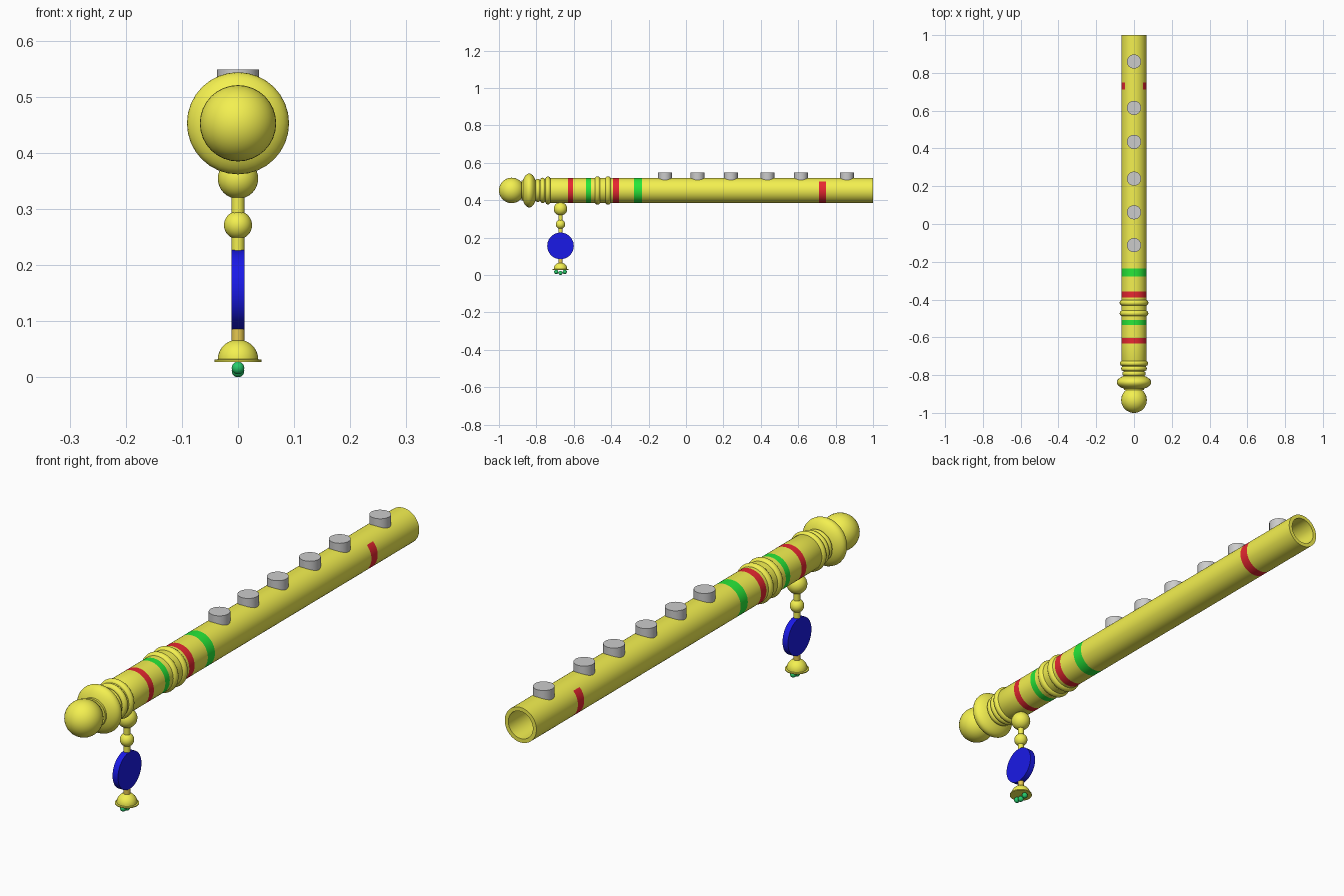
import bpy, bmesh, math

if "Cube" in bpy.data.objects:
    bpy.data.objects.remove(bpy.data.objects["Cube"])

AXIS_Z = 0.4525
PEND_Y = -0.671
R = 0.067


def mat(name, col):
    m = bpy.data.materials.new(name)
    m.diffuse_color = (*col, 1)
    m.use_nodes = True
    m.node_tree.nodes["Principled BSDF"].inputs["Base Color"].default_value = m.diffuse_color
    return m


YELLOW = mat("yellow", (0.9, 0.87, 0.08))
RED = mat("red", (0.8, 0.02, 0.03))
GREEN = mat("green", (0.02, 0.8, 0.04))
BLUE = mat("blue", (0.01, 0.01, 0.8))
BEAD = mat("bead_green", (0.02, 0.6, 0.15))
ORANGE = mat("orange", (0.8, 0.58, 0.08))


def finish(name, material=None):
    o = bpy.context.object
    o.name = name
    if material:
        o.data.materials.append(material)
    bpy.ops.object.shade_smooth_by_angle(angle=math.radians(35))
    return o


def ball(name, loc, r, material, squash=1.0):
    bpy.ops.mesh.primitive_uv_sphere_add(segments=32, ring_count=20, radius=1, location=loc,
                                         rotation=(math.pi / 2, 0, 0))
    bpy.context.object.scale = (r, r, r * squash)
    return finish(name, material)


def rod(name, loc, r, depth, material=None, rot=(0, 0, 0), sides=32):
    bpy.ops.mesh.primitive_cylinder_add(vertices=sides, radius=r, depth=depth, location=loc, rotation=rot)
    return finish(name, material)


def ring(name, y, outer, minor):
    bpy.ops.mesh.primitive_torus_add(major_segments=48, minor_segments=16, major_radius=outer - minor,
                                     minor_radius=minor, location=(0, y, AXIS_Z),
                                     rotation=(math.pi / 2, 0, 0))
    return finish(name, YELLOW)


def lathe(name, profile, n, loc, rot, materials, pick=lambda seg, ang: 0):
    """Revolve (radius, height) points about local z; pick gives a material per face."""
    bm = bmesh.new()
    rows = []
    for r, h in profile:
        if r == 0:
            rows.append([bm.verts.new((0, 0, h))] * n)
        else:
            rows.append([bm.verts.new((r * math.cos(2 * math.pi * i / n), r * math.sin(2 * math.pi * i / n), h))
                         for i in range(n)])
    for s in range(len(rows) - 1):
        for i in range(n):
            j = (i + 1) % n
            quad = [rows[s][i], rows[s][j], rows[s + 1][j], rows[s + 1][i]]
            f = bm.faces.new(list(dict.fromkeys(quad)))
            f.material_index = pick(s, 2 * math.pi * (i + 0.5) / n)
    bmesh.ops.recalc_face_normals(bm, faces=bm.faces[:])
    me = bpy.data.meshes.new(name)
    bm.to_mesh(me)
    bm.free()
    o = bpy.data.objects.new(name, me)
    bpy.context.collection.objects.link(o)
    o.location, o.rotation_euler = loc, rot
    for m in materials:
        me.materials.append(m)
    bpy.ops.object.select_all(action='DESELECT')
    o.select_set(True)
    bpy.context.view_layer.objects.active = o
    return finish(name)


# hollow tube with painted bands (local z = -y, so local +y points up)
bands = [(0.749, 0.711, 1), (-0.235, -0.278, 2), (-0.358, -0.39, 1), (-0.508, -0.535, 2), (-0.604, -0.632, 1)]
profile = [(0, 0.7), (0.052, 0.7), (0.052, -1), (R, -1)]
colours = {}
for a, b, c in bands:
    profile.append((R, -a))
    colours[len(profile) - 1] = c
    profile.append((R, -b))
far_band = 4
profile += [(R, 0.745), (0.054, 0.77), (0.054, 0.88), (0, 0.88)]


def paint(seg, ang):
    # the far band leaves the top of the tube bare
    if seg == far_band and math.sin(ang) > math.cos(math.radians(43)):
        return 0
    return colours.get(seg, 0)


lathe("tube", profile, 48, (0, 0, AXIS_Z), (math.pi / 2, 0, 0), [YELLOW, RED, GREEN], paint)

# end knob and collar
ball("end_knob", (0, -0.932, AXIS_Z), 0.068, YELLOW)
ball("collar", (0, -0.838, AXIS_Z), 0.091, YELLOW, 0.46)

# turned rings
for i, (y, r) in enumerate([(-0.792, 0.062), (-0.766, 0.068), (-0.738, 0.075)]):
    ring(f"neck_ring_{i + 1}", y, r, 0.0135)
for i, y in enumerate([-0.473, -0.417]):
    ring(f"body_ring_{i + 1}", y, 0.076, 0.0155)

# finger hole buttons
for i, y in enumerate([0.86, 0.615, 0.435, 0.24, 0.062, -0.112]):
    rod(f"hole_button_{i + 1}", (0, y, 0.5255), 0.0375, 0.045)

# hanging pendant
ball("pendant_top_bead", (0, PEND_Y, 0.354), 0.036, YELLOW)
rod("pendant_rod", (0, PEND_Y, 0.285), 0.0115, 0.13, YELLOW, sides=24)
ball("pendant_small_bead", (0, PEND_Y, 0.271), 0.025, YELLOW)
rod("pendant_disc", (0, PEND_Y, 0.156), 0.071, 0.023, BLUE, (0, math.pi / 2, 0), 48)
rod("pendant_link", (0, PEND_Y, 0.075), 0.0115, 0.03, ORANGE, sides=24)

# bell with rim
dome = [(0.036 * math.cos(a), 0.032 + 0.035 * math.sin(a)) for a in [math.pi / 2 * k / 10 for k in range(10)]]
lathe("bell", [(0, 0.027), (0.042, 0.027), (0.042, 0.031)] + dome + [(0, 0.067)], 32,
      (0, PEND_Y, 0), (0, 0, 0), [YELLOW])

# beads under the bell
for i in (-1, 0, 1):
    ball(f"bell_bead_{i + 2}", (0, PEND_Y + 0.023 * i, 0.0112 if i == 0 else 0.0165), 0.0112, BEAD)
